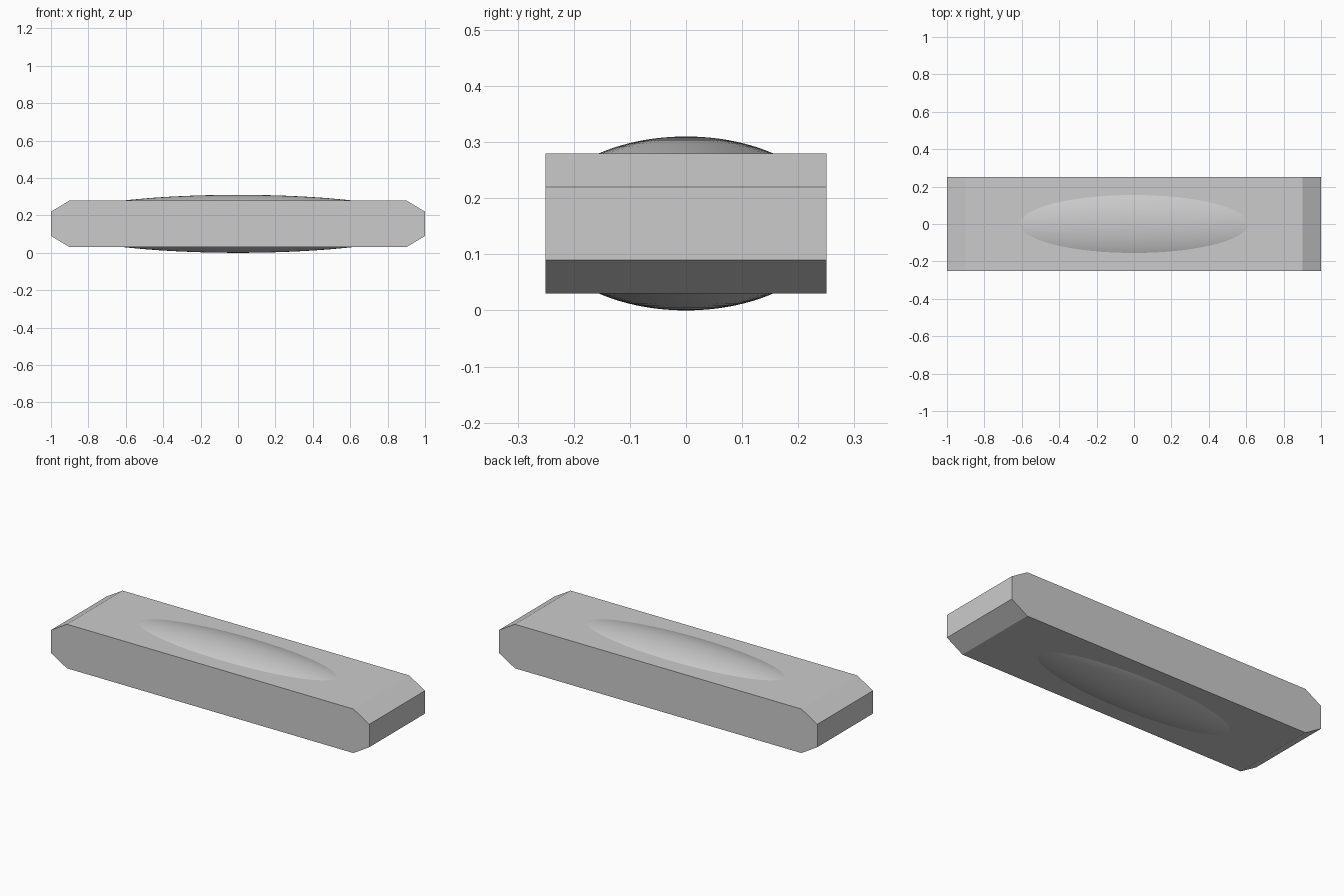
import bpy, bmesh, math
from mathutils import Matrix

cube = bpy.data.objects.get("Cube")
if cube:
    bpy.data.objects.remove(cube, do_unlink=True)

MID, HALF, DEPTH = 0.155, 0.125, 0.25

grey = bpy.data.materials.new("light_grey")
grey.use_nodes = True
colour = (0.6, 0.6, 0.6, 1)
grey.diffuse_color = colour
grey.node_tree.nodes["Principled BSDF"].inputs["Base Color"].default_value = colour


def add_object(name, bm):
    bmesh.ops.recalc_face_normals(bm, faces=bm.faces[:])
    mesh = bpy.data.meshes.new(name)
    bm.to_mesh(mesh)
    bm.free()
    mesh.materials.append(grey)
    obj = bpy.data.objects.new(name, mesh)
    bpy.context.collection.objects.link(obj)
    return obj


# Bar with chamfered ends: side profile extruded front to back
quarter = [(1, 0.065), (0.9, HALF)]
upper = quarter + [(-x, z) for x, z in reversed(quarter)]
profile = upper + [(-x, -z) for x, z in upper]
bm = bmesh.new()
face = bm.faces.new([bm.verts.new((x, -DEPTH, MID + z)) for x, z in profile])
moved = bmesh.ops.extrude_face_region(bm, geom=[face])["geom"]
bmesh.ops.translate(bm, vec=(0, 2 * DEPTH, 0),
                    verts=[v for v in moved if isinstance(v, bmesh.types.BMVert)])
add_object("bar_body", bm)

# Shallow elliptical bulges on the top and bottom
for name, side in (("top_bulge", 1), ("bottom_bulge", -1)):
    bm = bmesh.new()
    bmesh.ops.create_uvsphere(bm, u_segments=64, v_segments=64, radius=1)
    bmesh.ops.transform(bm, matrix=Matrix.Diagonal((1.03, 0.262, MID, 1)), verts=bm.verts[:])
    bmesh.ops.bisect_plane(bm, geom=bm.verts[:] + bm.edges[:] + bm.faces[:],
                           plane_co=(0, 0, side * (HALF - 0.002)),
                           plane_no=(0, 0, side), clear_inner=True)
    # Close the hidden underside
    bmesh.ops.holes_fill(bm, edges=[e for e in bm.edges if e.is_boundary], sides=0)
    bmesh.ops.translate(bm, vec=(0, 0, MID), verts=bm.verts[:])
    bulge = add_object(name, bm)
    bpy.ops.object.select_all(action="DESELECT")
    bulge.select_set(True)
    bpy.context.view_layer.objects.active = bulge
    bpy.ops.object.shade_smooth_by_angle(angle=math.radians(20))
